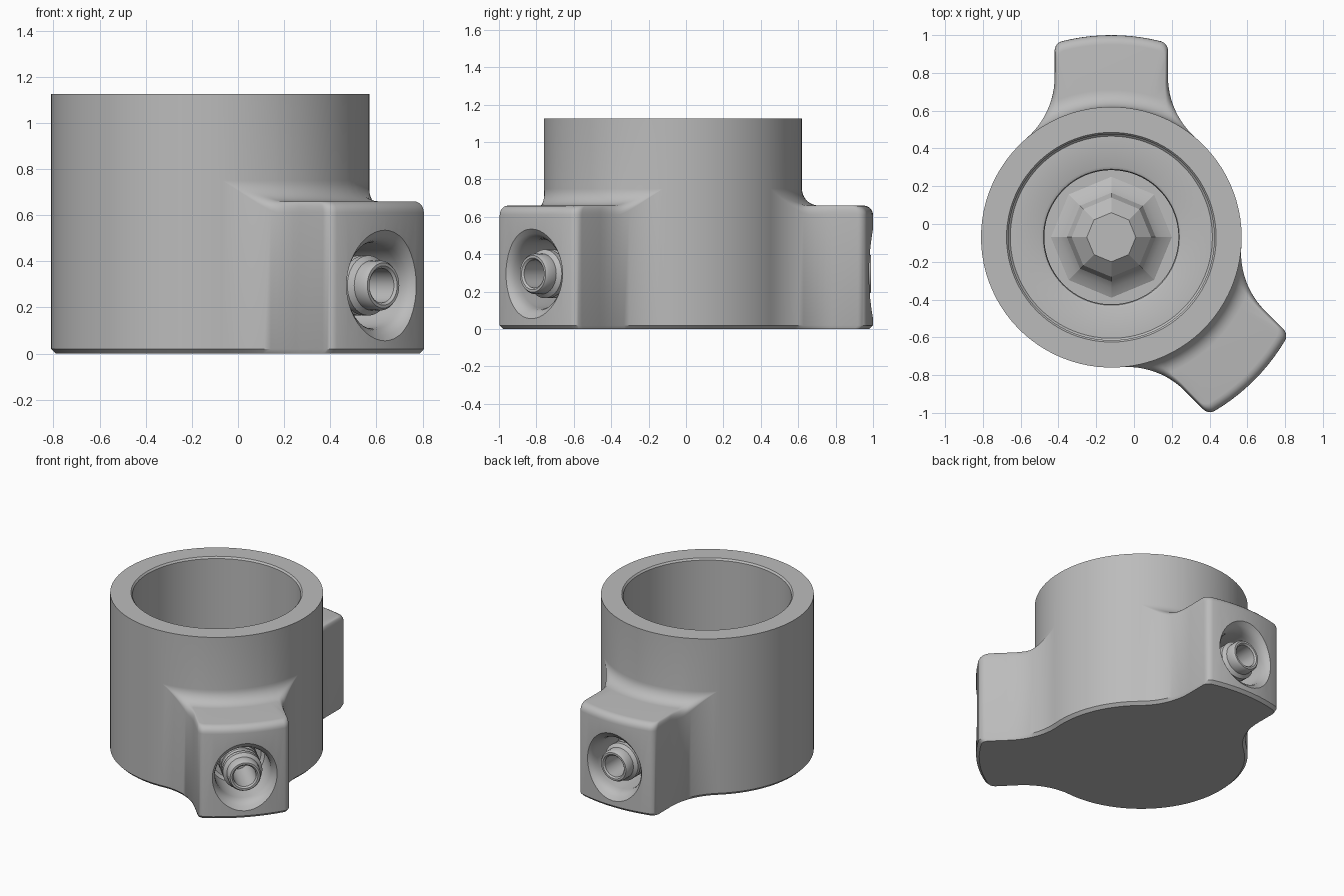
import bpy
import bmesh
from math import sin, cos, pi, radians, degrees, atan2, hypot, sqrt
from mathutils import Matrix, Vector

if "Cube" in bpy.data.objects:
    bpy.data.objects.remove(bpy.data.objects["Cube"], do_unlink=True)

CENTRE = Vector((-0.12, -0.07, 0))
R_OUT, HEIGHT = 0.69, 1.125
ARM_W, ARM_LEN, ARM_TOP = 0.30, 1.07, 0.66
ARM_ANGLES = (90, -45)
CORNER, COVE, EDGE = 0.05, 0.09, 0.05
PORT_Z = 0.295

grey = bpy.data.materials.new("plain_grey")
grey.use_nodes = True
grey.diffuse_color = (0.5, 0.5, 0.5, 1)
grey.node_tree.nodes["Principled BSDF"].inputs["Base Color"].default_value = (0.5, 0.5, 0.5, 1)


def finish(name, bm, matrix):
    bmesh.ops.remove_doubles(bm, verts=bm.verts, dist=0.0002)
    bmesh.ops.recalc_face_normals(bm, faces=bm.faces)
    bm.transform(matrix)
    mesh = bpy.data.meshes.new(name)
    bm.to_mesh(mesh)
    bm.free()
    mesh.materials.append(grey)
    obj = bpy.data.objects.new(name, mesh)
    bpy.context.collection.objects.link(obj)
    return obj


def smooth(obj, angle):
    bpy.ops.object.select_all(action="DESELECT")
    obj.select_set(True)
    bpy.context.view_layer.objects.active = obj
    bpy.ops.object.shade_smooth_by_angle(angle=radians(angle))


def skin(bm, rings):
    """Bridge matching closed rings and cap both ends."""
    loops = [[bm.verts.new(p) for p in ring] for ring in rings]
    n = len(loops[0])
    for a, b in zip(loops, loops[1:]):
        for i in range(n):
            j = (i + 1) % n
            bm.faces.new((a[i], a[j], b[j], b[i]))
    bm.faces.new(loops[0])
    bm.faces.new(loops[-1])


def lathe(name, profile, sides, matrix):
    bm = bmesh.new()
    turn = [2 * pi * i / sides for i in range(sides)]
    skin(bm, [[(r * cos(a), r * sin(a), z) for a in turn] for r, z in profile])
    return finish(name, bm, matrix)


def arc(cx, cy, r, a0, a1, steps):
    return [(cx + r * cos(a0 + (a1 - a0) * i / steps),
             cy + r * sin(a0 + (a1 - a0) * i / steps)) for i in range(steps + 1)]


def arm_half():
    """Half of an arm outline: flared root, straight side, round corner, bowed end."""
    v = 0.85
    flare = (ARM_W ** 2 + v ** 2 - R_OUT ** 2) / (2 * (R_OUT - ARM_W))
    cx = ARM_W + flare
    pts = arc(cx, v, flare, atan2(-v, -cx), -pi, 12)
    u = ARM_W - CORNER
    w = sqrt((ARM_LEN - CORNER) ** 2 - u ** 2)
    pts += arc(u, w, CORNER, 0, atan2(w, u), 6)
    pts += arc(0, 0, ARM_LEN, atan2(w, u), pi / 2, 5)[1:]
    return pts


# Outline as (angle, radius) pairs around the cup axis
half = arm_half()
spread = degrees(atan2(half[0][0], half[0][1])) + 1
outline = []
for direction in ARM_ANGLES:
    for x, y in half + [(-x, y) for x, y in half[:-1]]:
        a = (atan2(y, x) - pi / 2 + radians(direction)) % (2 * pi)
        outline.append((a, hypot(x, y)))
for deg in range(0, 360, 4):
    if all(abs((deg - d + 180) % 360 - 180) > spread for d in ARM_ANGLES):
        outline.append((radians(deg), R_OUT))
outline.sort()


def column(rho):
    """Cross-section from the base, over the arm, up the wall and into the cup."""
    extra = max(rho - R_OUT, 0)
    b = min(EDGE, extra / 2)

    def top(q):
        k = max(COVE - q, 0)
        return ARM_TOP + COVE - sqrt(COVE ** 2 - k ** 2)

    pts = [(rho - 0.02, 0), (rho, 0.02)]
    for i in range(6):
        a = i * pi / 10
        s = b * (1 - cos(a))
        pts.append((rho - s, top(extra - s) - b * (1 - sin(a))))
    reach = min(COVE, extra - b)
    for k in (1, 0.75, 0.52, 0.34, 0.19, 0.08, 0.02, 0):
        pts.append((R_OUT + reach * k, top(reach * k)))
    pts += [(R_OUT, HEIGHT), (0.555, HEIGHT), (0.545, HEIGHT - 0.012),
            (0.545, 0.46), (0.535, 0.45), (0.375, 0.45), (0.36, 0.443),
            (0.355, 0.425), (0.355, 0.1)]
    return pts


# Cup body with both arms
columns = [(a, column(r)) for a, r in outline]
bm = bmesh.new()
skin(bm, [[(c[i][0] * cos(a), c[i][0] * sin(a), c[i][1]) for a, c in columns]
          for i in range(len(columns[0][1]))])
body = finish("cup_body", bm, Matrix.Translation(CENTRE))

# Port recesses and ribbed nozzles
recess = [(0.165, 0.72), (0.185, 0.74), (0.185, 0.98), (0.19, 1.01), (0.2, 1.033),
          (0.215, 1.05), (0.24, 1.07), (0.24, 1.2)]
nozzle = [(0.13, 0.70)]
for d in (0.76, 0.81, 0.86, 0.91):
    nozzle += [(0.13, d), (0.12, d + 0.01), (0.12, d + 0.02), (0.13, d + 0.03)]
nozzle += [(0.13, 0.97), (0.108, 0.99), (0.108, 1.045), (0.098, 1.06),
           (0.085, 1.06), (0.075, 1.05), (0.075, 0.78)]

for side, direction in zip(("back", "front"), ARM_ANGLES):
    place = (Matrix.Translation(CENTRE + Vector((0, 0, PORT_Z)))
             @ Matrix.Rotation(radians(direction), 4, "Z")
             @ Matrix.Rotation(pi / 2, 4, "Y"))
    cutter = lathe(side + "_recess_cutter", recess, 48, place)
    cutter.hide_render = True
    mod = body.modifiers.new("recess", "BOOLEAN")
    mod.operation = "DIFFERENCE"
    mod.solver = "EXACT"
    mod.object = cutter
    bpy.ops.object.select_all(action="DESELECT")
    body.select_set(True)
    bpy.context.view_layer.objects.active = body
    bpy.ops.object.modifier_apply(modifier=mod.name)
    bpy.data.objects.remove(cutter, do_unlink=True)
    smooth(lathe(side + "_nozzle", nozzle, 40, place), 35)

smooth(body, 35)

# Eight-sided boss on the cup floor
boss = [(0.34, 0.09), (0.31, 0.105), (0.27, 0.125), (0.235, 0.16), (0.21, 0.22), (0.13, 0.29)]
smooth(lathe("centre_boss", boss, 8, Matrix.Translation(CENTRE)), 20)
